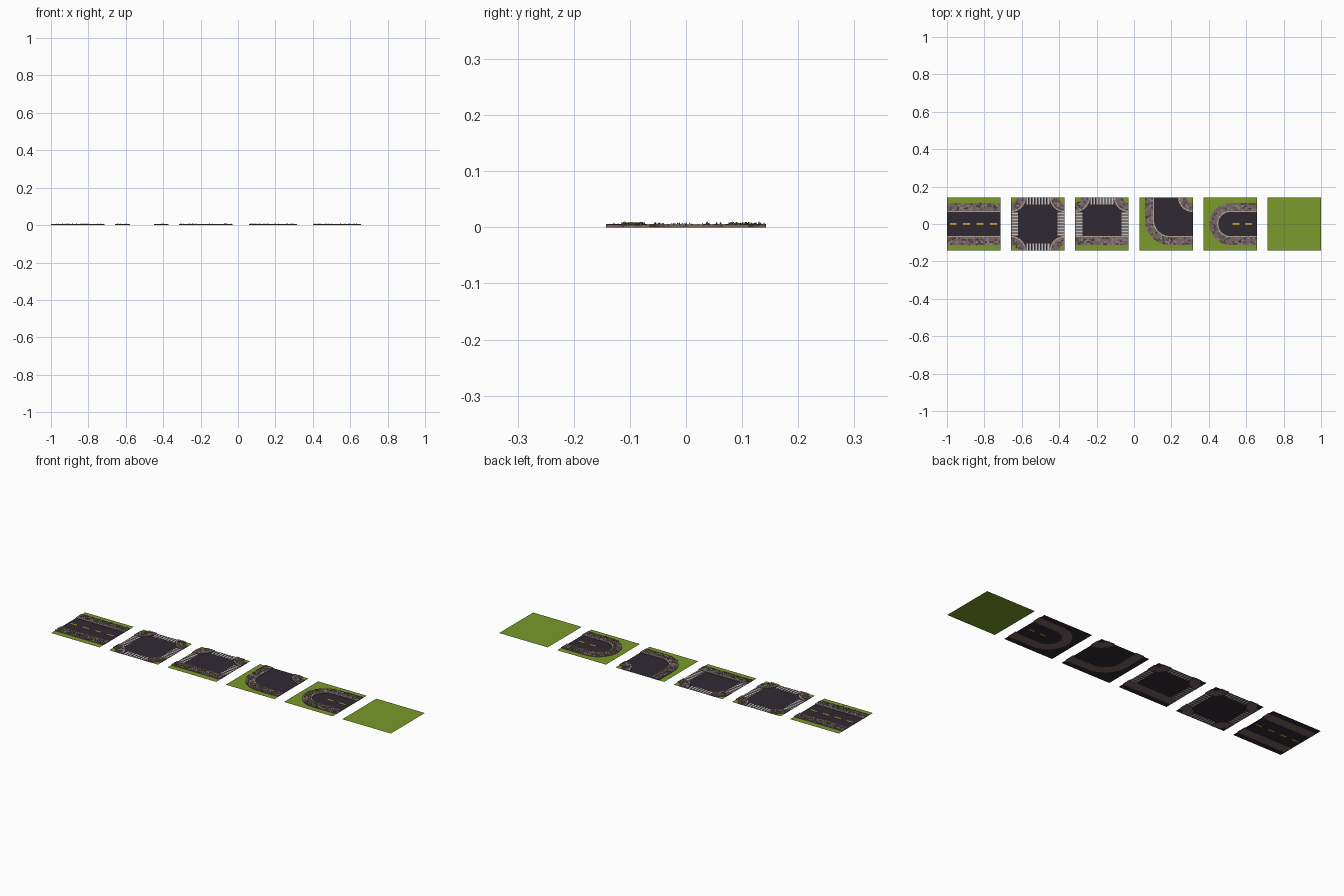
import bpy, bmesh, math, random
from mathutils import Vector

if "Cube" in bpy.data.objects:
    bpy.data.objects.remove(bpy.data.objects["Cube"])

random.seed(4)
H = 1 / 7            # half tile
R = 0.064            # road half width
W = 0.048            # pavement width
CURB = 0.0065        # curb width

COLOURS = [("asphalt", (.030, .023, .033)), ("grass_green", (.2, .32, .025)),
           ("paving_brown", (.185, .132, .127)), ("paving_dark", (.085, .06, .06)),
           ("paving_light", (.28, .215, .2)), ("curb_beige", (.46, .40, .35)),
           ("crossing_white", (.58, .55, .51)), ("line_yellow", (.58, .35, .026)),
           ("weed_green", (.11, .2, .02))]
MATS = []
for name, c in COLOURS:
    m = bpy.data.materials.new(name)
    m.diffuse_color = (*c, 1)
    m.use_nodes = True
    m.node_tree.nodes["Principled BSDF"].inputs["Base Color"].default_value = m.diffuse_color
    MATS.append(m)
ASPHALT, GRASS, BROWN, DARK, LIGHT, CURBC, WHITE, YELLOW, WEED = range(9)


def finish(name, bm, x):
    me = bpy.data.meshes.new(name)
    bm.to_mesh(me)
    bm.free()
    for m in MATS:
        me.materials.append(m)
    ob = bpy.data.objects.new(name, me)
    ob.location.x = x
    bpy.context.collection.objects.link(ob)


def prism(bm, pts, z0, z1, mat):
    """Outline to solid; a flat sheet when z0 == z1."""
    area = sum(a[0] * b[1] - b[0] * a[1] for a, b in zip(pts, pts[1:] + pts[:1]))
    if area < 0:
        pts = pts[::-1]
    top = [bm.verts.new((p[0], p[1], z1)) for p in pts]
    faces = [bm.faces.new(top)]
    if z1 > z0:
        bot = [bm.verts.new((p[0], p[1], z0)) for p in pts]
        faces.append(bm.faces.new(bot[::-1]))
        n = len(pts)
        for i in range(n):
            j = (i + 1) % n
            faces.append(bm.faces.new((bot[i], bot[j], top[j], top[i])))
    for f in faces:
        f.material_index = mat


def rect(x0, y0, x1, y1):
    return [(x0, y0), (x1, y0), (x1, y1), (x0, y1)]


# Pavement segments: f(u, t) with u along the road edge and t away from the road
def line(p, q):
    p, q = Vector(p), Vector(q)
    d = (q - p).normalized()
    n = Vector((-d.y, d.x))
    return (lambda u, t: tuple(p.lerp(q, u) + n * t)), (q - p).length, 1


def arc(c, r, a0, a1, sign=1):
    def f(u, t):
        a = math.radians(a0 + (a1 - a0) * u)
        return c[0] + (r + sign * t) * math.cos(a), c[1] + (r + sign * t) * math.sin(a)
    return f, math.radians(abs(a1 - a0)) * (r + sign * W / 2), 16


def edge(seg, t):
    f, _, n = seg
    return [f(i / n, t) for i in range(n + 1)]


def pavement(name, segs, x):
    slab, stones, curb, weeds = (bmesh.new() for _ in range(4))
    for seg in segs:
        f, length, _ = seg
        prism(slab, edge(seg, 0) + edge(seg, W)[::-1], 0, .004, BROWN)
        # curb stones
        n = max(3, round(length / .015))
        for i in range(n):
            u0, u1 = (i + .06) / n, (i + .94) / n
            prism(curb, [f(u0, 0), f(u1, 0), f(u1, CURB), f(u0, CURB)],
                  .0035, random.uniform(.0055, .0062), CURBC)
        # paving stones in staggered rows
        rows, n = 4, max(4, round(length / .012))
        step = (W - CURB) / rows
        for r in range(rows):
            t0, t1 = CURB + step * (r + .06), CURB + step * (r + .94)
            for i in range(n):
                s = .5 * (r % 2)
                u0, u1 = (i + .05 + s) / n, min(1, (i + .95 + s) / n)
                mat = random.choices((BROWN, DARK, LIGHT), (6, 2, 2))[0]
                prism(stones, [f(u0, t0), f(u1, t0), f(u1, t1), f(u0, t1)],
                      .0035, random.uniform(.0045, .006), mat)
        # weeds growing between the stones
        for _ in range(max(3, round(length / .025))):
            cx, cy = f(random.uniform(.06, .94), random.uniform(.012, W))
            for _ in range(3):
                a, s = random.uniform(0, 6.28), .0025
                px, py = cx + s * math.cos(a), cy + s * math.sin(a)
                base = [weeds.verts.new((px + s * math.cos(a + k * 2.094),
                                         py + s * math.sin(a + k * 2.094), .004)) for k in range(3)]
                tip = weeds.verts.new((px + s * math.cos(a), py + s * math.sin(a),
                                       random.uniform(.007, .0105)))
                for k in range(3):
                    weeds.faces.new((base[k], base[(k + 1) % 3], tip)).material_index = \
                        random.choice((WEED, GRASS))
    for part, bm in (("slab", slab), ("paving_stones", stones), ("curb", curb), ("weeds", weeds)):
        finish(f"{name}_{part}", bm, x)


def flat(name, outlines, z, mat, x, z0=None):
    bm = bmesh.new()
    for o in outlines:
        prism(bm, o, z if z0 is None else z0, z, mat)
    finish(name, bm, x)


def corner(sx, sy):
    a = math.degrees(math.atan2(-sy, -sx))
    return arc((sx * H, sy * H), H - R, a - 45, a + 45, -1)


def crossing(side):
    """Eight bars across one road mouth; side is a unit direction."""
    bars = []
    for i in range(8):
        c = (i - 3.5) * .0162
        a, b = H - .038, H - .001
        pts = rect(a, c - .0046, b, c + .0046)
        bars.append([(p[0] * side[0] - p[1] * side[1], p[0] * side[1] + p[1] * side[0]) for p in pts])
    return bars


SQUARE = rect(-H, -H, H, H)
E, N, WE, S = (1, 0), (0, 1), (-1, 0), (0, -1)
top_line = line((-H, R), (H, R))
low_line = line((H, -R), (-H, -R))
low_grass = rect(-H, -H, H, -R - W)
top_grass = rect(-H, R + W, H, H)
B = .02
bend = [line((-R, B), (-R, H)), arc((B, B), R + B, 180, 270), line((H, -R), (B, -R))]
bend_grass = [(-R - W, H)] + edge(bend[1], W) + [(H, -R - W), (H, -H), (-H, -H), (-H, H)]
end = [line((0, R), (H, R)), arc((0, 0), R, 90, 270), line((H, -R), (0, -R))]
end_grass = [(H, R + W)] + edge(end[1], W) + [(H, -R - W), (H, -H), (-H, -H), (-H, H), (H, H)]


def corner_grass(sx, sy):
    return [(sx * H, sy * H)] + edge(corner(sx, sy), W)


def dash(c, l=.037):
    return rect(c - l / 2, -.0045, c + l / 2, .0045)


quad = [(-1, -1), (1, -1), (1, 1), (-1, 1)]
tiles = [
    ("straight", [top_line, low_line], [top_grass, low_grass], [],
     [dash(-H + (i + .47) * H / 2) for i in range(4)]),
    ("crossroads", [corner(*q) for q in quad], [corner_grass(*q) for q in quad], [E, N, WE, S], []),
    ("junction", [low_line, corner(1, 1), corner(-1, 1)],
     [low_grass, corner_grass(1, 1), corner_grass(-1, 1)], [E, N, WE], []),
    ("bend", bend + [corner(1, 1)], [bend_grass, corner_grass(1, 1)], [], []),
    ("dead_end", end, [end_grass], [], [dash(.031), dash(.099)]),
]

# Road tiles
for k, (name, segs, grass, mouths, dashes) in enumerate(tiles):
    x = (k - 2.5) * 2.4 * H
    flat(name + "_road", [SQUARE], .0005, ASPHALT, x)
    flat(name + "_grass", grass, .001, GRASS, x)
    pavement(name, segs, x)
    if mouths:
        flat(name + "_crossing_bars", [b for m in mouths for b in crossing(m)], .0015, WHITE, x, 0)
    if dashes:
        flat(name + "_centre_line", dashes, .0015, YELLOW, x, 0)

# Plain grass tile
flat("grass_tile", [SQUARE], .0005, GRASS, 2.5 * 2.4 * H)
